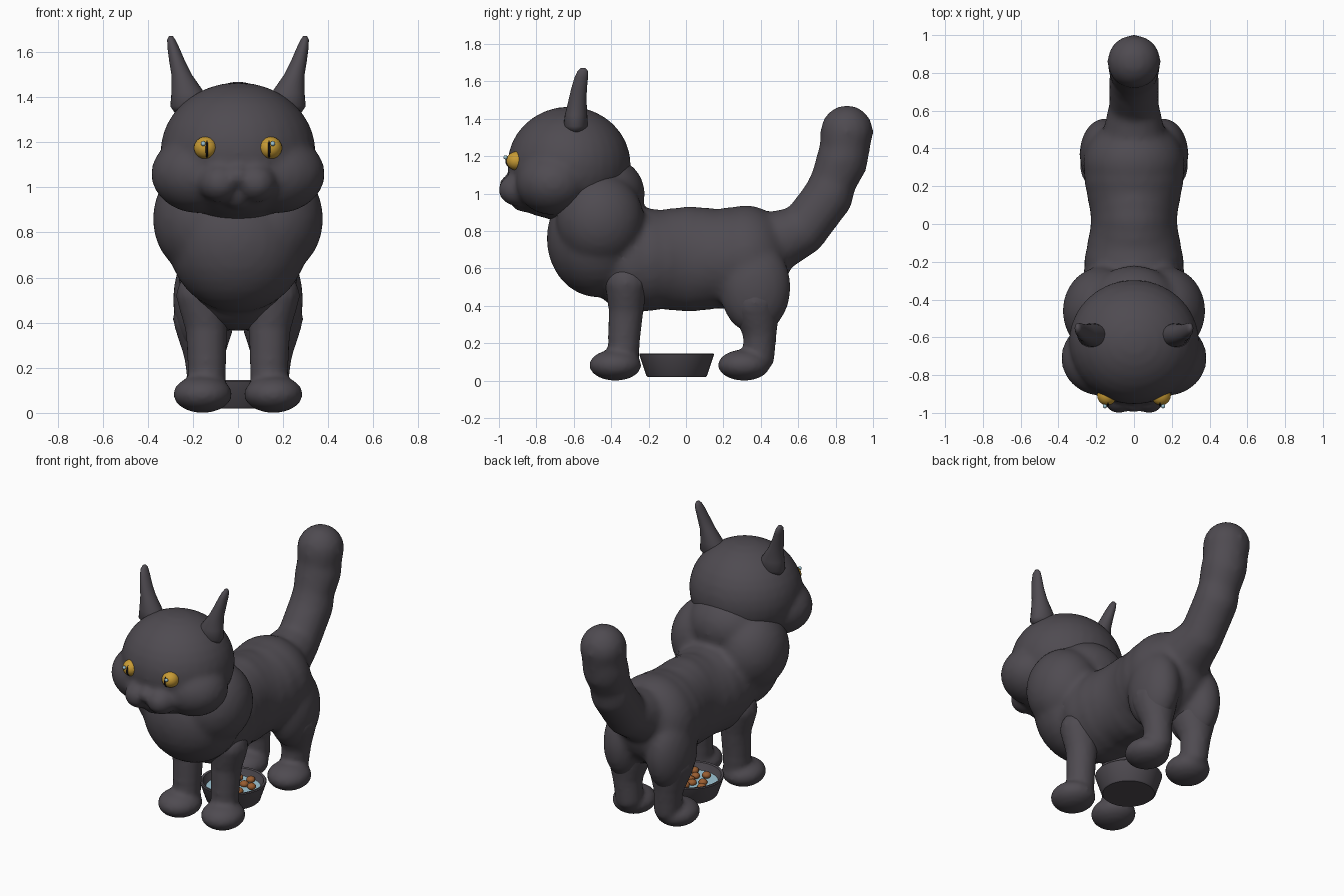
import bpy, bmesh, math, random

if "Cube" in bpy.data.objects:
    bpy.data.objects.remove(bpy.data.objects["Cube"])

random.seed(4)


def material(name, rgb):
    m = bpy.data.materials.new(name)
    m.diffuse_color = (*rgb, 1)
    m.use_nodes = True
    m.node_tree.nodes["Principled BSDF"].inputs["Base Color"].default_value = m.diffuse_color
    return m


FUR = material("charcoal fur", (0.078, 0.070, 0.082))
AMBER = material("amber", (0.58, 0.33, 0.035))
BLACK = material("black", (0.012, 0.011, 0.014))
SHINE = material("pale blue", (0.35, 0.58, 0.68))
KIBBLE = material("brown kibble", (0.32, 0.11, 0.03))


def unit_sphere(seg):
    bm = bmesh.new()
    bmesh.ops.create_uvsphere(bm, u_segments=seg, v_segments=seg // 2, radius=1)
    bm.verts.index_update()
    data = ([v.co.copy() for v in bm.verts], [[v.index for v in f.verts] for f in bm.faces])
    bm.free()
    return data


FINE, COARSE = unit_sphere(32), unit_sphere(16)


class Shape:
    """Collects spheres and lofts into one mesh."""

    def __init__(self):
        self.verts, self.faces = [], []

    def blob(self, c, r, ball=FINE):
        n = len(self.verts)
        self.verts += [tuple(c[k] + v[k] * r[k] for k in range(3)) for v in ball[0]]
        self.faces += [[n + i for i in f] for f in ball[1]]

    def pair(self, c, r):
        for s in (-1, 1):
            self.blob((s * c[0], c[1], c[2]), r)

    def limb(self, pts, side=1, steps=5):
        # chain of overlapping spheres: (x, y, z, radius)
        for a, b in zip(pts, pts[1:]):
            for i in range(steps + 1):
                p = [u + (v - u) * i / steps for u, v in zip(a, b)]
                self.blob((side * p[0], p[1], p[2]), (p[3],) * 3, COARSE)

    def loft(self, rings, seg=24):
        # stacked ellipses: (x, y, z, rx, ry)
        for x, y, z, rx, ry in rings:
            for i in range(seg):
                t = 2 * math.pi * i / seg
                self.verts.append((x + rx * math.cos(t), y + ry * math.sin(t), z))
        for k in range(len(rings) - 1):
            for i in range(seg):
                j = (i + 1) % seg
                a, b = k * seg, (k + 1) * seg
                self.faces.append([a + i, a + j, b + j, b + i])
        self.faces.append(list(range(seg))[::-1])
        top = (len(rings) - 1) * seg
        self.faces.append(list(range(top, top + seg)))

    def finish(self, name, *mats):
        me = bpy.data.meshes.new(name)
        me.from_pydata(self.verts, [], self.faces)
        for p in me.polygons:
            p.use_smooth = True
        for m in mats:
            me.materials.append(m)
        ob = bpy.data.objects.new(name, me)
        bpy.context.collection.objects.link(ob)
        return ob


def fuse(ob, voxel, passes):
    r = ob.modifiers.new("fuse", 'REMESH')
    r.mode = 'VOXEL'
    r.voxel_size = voxel
    r.use_smooth_shade = True
    s = ob.modifiers.new("soften", 'SMOOTH')
    s.factor = 0.5
    s.iterations = passes


# head with cheeks, muzzle and chin
s = Shape()
s.blob((0, -0.625, 1.155), (0.345, 0.33, 0.31))
s.pair((0.17, -0.71, 1.06), (0.215, 0.2, 0.175))
s.blob((0, -0.72, 1.04), (0.27, 0.22, 0.17))
s.pair((0.08, -0.895, 1.02), (0.092, 0.108, 0.088))
s.blob((0, -0.86, 0.96), (0.07, 0.08, 0.06))
s.blob((0, -0.95, 1.05), (0.045, 0.05, 0.045))
fuse(s.finish("head", FUR), 0.018, 5)

# body with ruff, haunches and tail
s = Shape()
s.pair((0.165, -0.46, 0.86), (0.213, 0.235, 0.25))
s.blob((0, -0.47, 0.76), (0.31, 0.275, 0.315))
s.blob((0, -0.43, 1.0), (0.24, 0.21, 0.2))
for i in range(9):
    t = i / 8
    w = 0.25 + 0.02 * math.cos(2 * math.pi * t)
    h = 0.275 + 0.008 * math.cos(4 * math.pi * t)
    s.blob((0, -0.28 + 0.6 * t, 0.645 + 0.01 * t), (w, 0.24, h))
s.pair((0.155, 0.37, 0.50), (0.133, 0.19, 0.25))
s.limb([(0, 0.42, 0.72, 0.18), (0, 0.62, 0.80, 0.135), (0, 0.76, 0.985, 0.135),
        (0, 0.79, 1.07, 0.125), (0, 0.835, 1.18, 0.14), (0, 0.85, 1.25, 0.135),
        (0, 0.86, 1.33, 0.143)])
fuse(s.finish("body", FUR), 0.02, 6)

for side, tag in ((-1, "left"), (1, "right")):
    # front leg and paw
    s = Shape()
    s.limb([(0.16, -0.32, 0.52, 0.115), (0.14, -0.32, 0.38, 0.095),
            (0.138, -0.33, 0.24, 0.088), (0.138, -0.335, 0.13, 0.085)], side)
    s.blob((side * 0.157, -0.378, 0.083), (0.13, 0.139, 0.083))
    fuse(s.finish("front_leg_" + tag, FUR), 0.016, 3)

    # hind leg and paw
    s = Shape()
    s.limb([(0.15, 0.37, 0.42, 0.14), (0.15, 0.395, 0.27, 0.093),
            (0.14, 0.39, 0.13, 0.085)], side)
    s.blob((side * 0.157, 0.31, 0.083), (0.13, 0.139, 0.083))
    fuse(s.finish("hind_leg_" + tag, FUR), 0.016, 3)

    # ear
    s = Shape()
    s.loft([(side * x, y, z, rx, ry) for x, y, z, rx, ry in (
        (0.21, -0.59, 1.33, 0.07, 0.045), (0.215, -0.59, 1.36, 0.085, 0.065),
        (0.222, -0.588, 1.42, 0.073, 0.06), (0.25, -0.58, 1.50, 0.045, 0.048),
        (0.27, -0.572, 1.56, 0.035, 0.042), (0.287, -0.56, 1.62, 0.026, 0.036),
        (0.296, -0.552, 1.655, 0.018, 0.028), (0.298, -0.55, 1.672, 0.008, 0.012))])
    s.finish("ear_" + tag, FUR)

    # eye, slit pupil and highlight
    for name, c, r, mat in (
            ("eye", (0.143, -0.905, 1.175), (0.052, 0.055, 0.05), AMBER),
            ("pupil", (0.138, -0.91, 1.173), (0.012, 0.056, 0.046), BLACK),
            ("highlight", (0.154, -0.965, 1.194), (0.011, 0.011, 0.011), SHINE)):
        s = Shape()
        s.blob((side * c[0], c[1], c[2]), r)
        s.finish(name + "_" + tag, mat)

# food bowl: outer wall, rim, inner wall and floor
BOWL_Y = -0.05
s = Shape()
s.loft([(0, BOWL_Y, z, r, r) for z, r in (
    (0.02, 0.155), (0.028, 0.163), (0.14, 0.2), (0.146, 0.196),
    (0.143, 0.182), (0.115, 0.172), (0.1, 0.165))], 40)
bowl = s.finish("bowl", FUR, SHINE)
bowl.data.polygons[-1].material_index = 1
bowl.data.set_sharp_from_angle(angle=math.radians(35))

# kibble pieces
s = Shape()
for i in range(12):
    a = i * 2.4
    d = 0.04 * math.sqrt(i)
    s.blob((d * math.cos(a), BOWL_Y + d * math.sin(a), 0.108 + random.uniform(0, 0.012)),
           (0.027, 0.027, 0.021), COARSE)
s.finish("kibble", KIBBLE)
